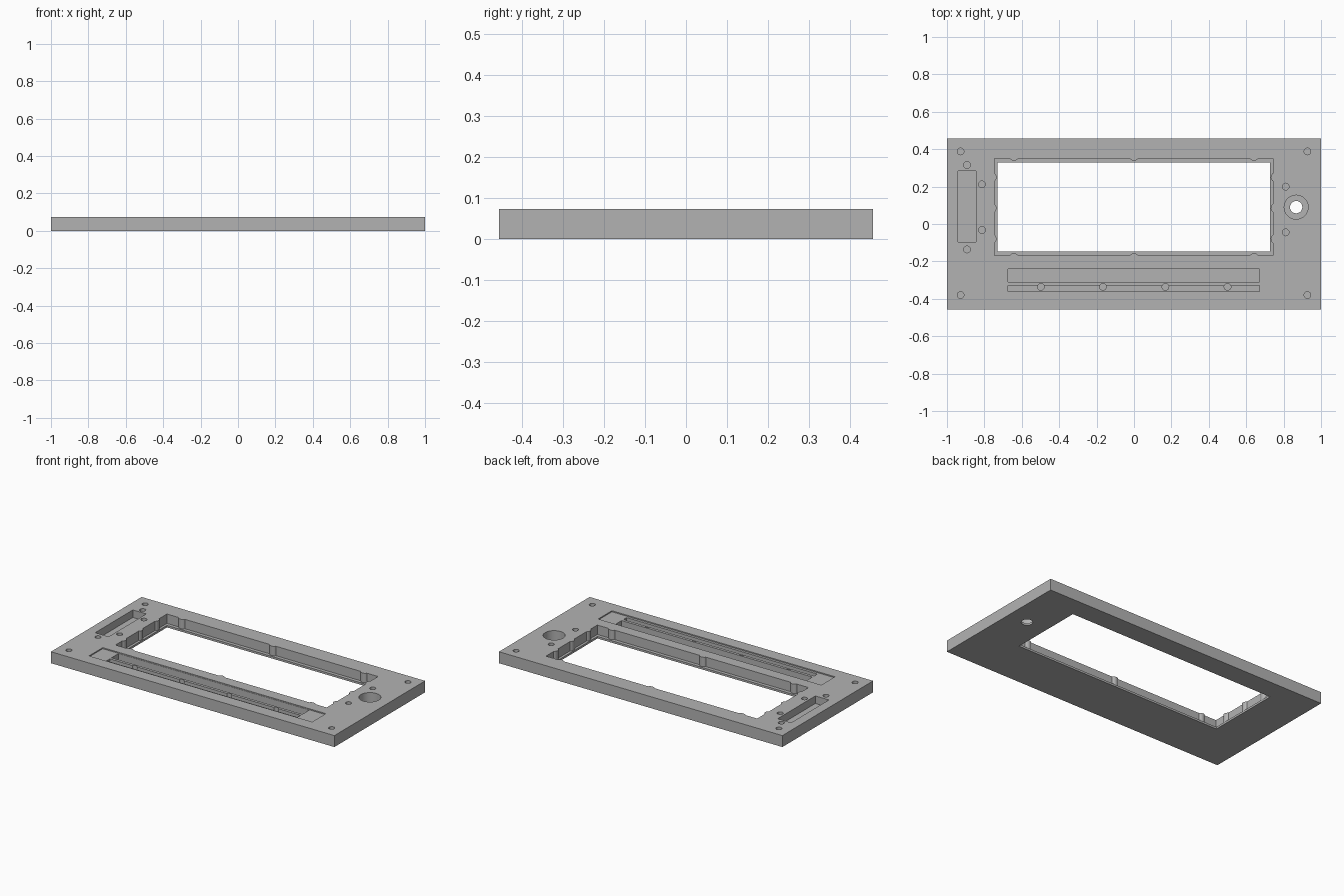
import bpy

cube = bpy.data.objects.get("Cube")
if cube:
    bpy.data.objects.remove(cube, do_unlink=True)

TOP = 0.073    # plate thickness
LIP = 0.013    # thickness left under the window rebate and the dial pocket
OVER = 0.12    # cutters rise past the top face

grey = bpy.data.materials.new("plain grey")
grey.use_nodes = True
colour = (0.45, 0.45, 0.45, 1)
grey.diffuse_color = colour
grey.node_tree.nodes["Principled BSDF"].inputs["Base Color"].default_value = colour


def box(name, x0, x1, y0, y1, z0, z1=OVER):
    bpy.ops.mesh.primitive_cube_add(size=1, location=((x0 + x1) / 2, (y0 + y1) / 2, (z0 + z1) / 2))
    ob = bpy.context.object
    ob.name = name
    ob.scale = (x1 - x0, y1 - y0, z1 - z0)
    bpy.ops.object.transform_apply(location=True, rotation=False, scale=True)
    return ob


def rod(name, x, y, radius, z0, z1=OVER, sides=32):
    bpy.ops.mesh.primitive_cylinder_add(vertices=sides, radius=radius, depth=z1 - z0,
                                        location=(x, y, (z0 + z1) / 2))
    ob = bpy.context.object
    ob.name = name
    return ob


def cut(target, cutter):
    """Subtract the cutter, then discard it."""
    mod = target.modifiers.new("cut", "BOOLEAN")
    mod.operation = "DIFFERENCE"
    mod.solver = "EXACT"
    mod.object = cutter
    bpy.context.view_layer.objects.active = target
    bpy.ops.object.modifier_apply(modifier=mod.name)
    bpy.data.objects.remove(cutter, do_unlink=True)


# Plate
plate = box("front_panel", -1, 1, -0.457, 0.457, 0, TOP)
plate.data.materials.append(grey)

# Display window: rebate with half-round ribs on its walls, then the opening
x0, x1, y0, y1 = -0.747, 0.743, -0.168, 0.35
rebate = box("rebate_cutter", x0, x1, y0, y1, LIP)
inset, rib = 0.014, 0.026
for x in (-0.642, 0, 0.642):
    for y in (y0 - inset, y1 + inset):
        cut(rebate, rod("rib_cutter", x, y, rib, -0.1, 0.2))
for y in (-0.08, 0.085, 0.25):
    for x in (x0 - inset, x1 + inset):
        cut(rebate, rod("rib_cutter", x, y, rib, -0.1, 0.2))
cut(plate, rebate)
cut(plate, box("window_cutter", -0.731, 0.727, -0.146, 0.328, -0.1))

# Front strip: shallow tray, deep slot, narrow slot
cut(plate, box("tray_cutter", -0.787, 0.787, -0.377, -0.239, TOP - 0.007))
cut(plate, box("deep_slot_cutter", -0.674, 0.672, -0.311, -0.241, 0.02))
cut(plate, box("narrow_slot_cutter", -0.674, 0.672, -0.361, -0.329, 0.045))

# Side slot
cut(plate, box("side_slot_cutter", -0.94, -0.845, -0.097, 0.283, 0.025))

# Dial pocket with its through hole
cut(plate, rod("dial_pocket_cutter", 0.867, 0.09, 0.064, LIP, sides=48))
cut(plate, rod("dial_hole_cutter", 0.867, 0.09, 0.033, -0.1))

# Blind screw holes
holes = [(x, y) for x in (-0.927, 0.927) for y in (-0.38, 0.388)]
holes += [(-0.893, 0.315), (-0.893, -0.136), (-0.813, 0.212), (-0.813, -0.032)]
holes += [(0.811, 0.2), (0.811, -0.045)]
holes += [(x, -0.336) for x in (-0.498, -0.166, 0.168, 0.5)]
for x, y in holes:
    cut(plate, rod("screw_hole_cutter", x, y, 0.018, 0.022, sides=24))

# Smooth the round walls, keep the edges crisp
bpy.ops.object.select_all(action="DESELECT")
plate.select_set(True)
bpy.context.view_layer.objects.active = plate
bpy.ops.object.shade_smooth_by_angle()
